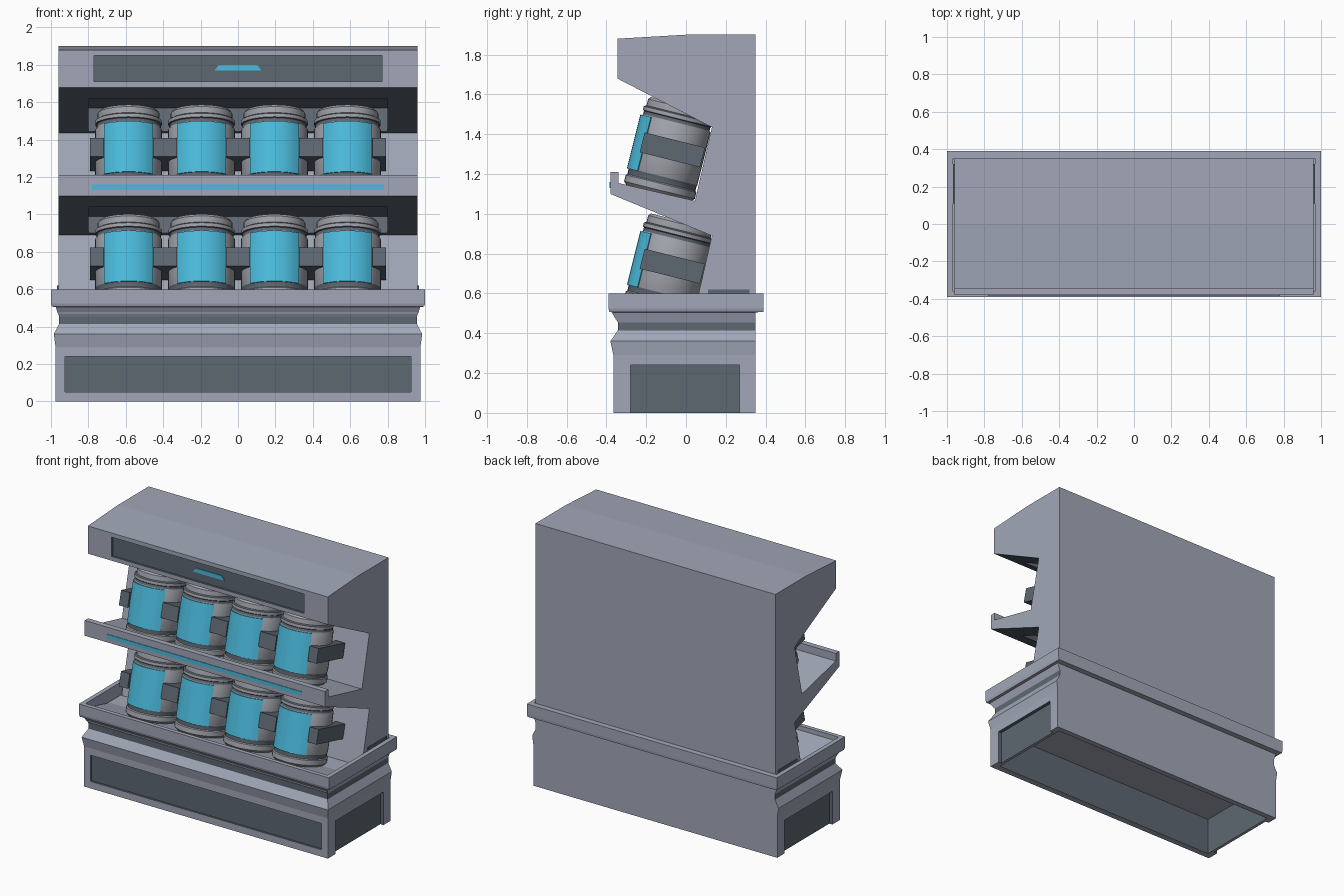
import bpy, bmesh, math
from mathutils import Matrix, Vector

if "Cube" in bpy.data.objects:
    bpy.data.objects.remove(bpy.data.objects["Cube"])

def mat(name, c):
    m = bpy.data.materials.new(name)
    m.diffuse_color = (*c, 1)
    m.use_nodes = True
    m.node_tree.nodes["Principled BSDF"].inputs["Base Color"].default_value = m.diffuse_color
    return m

GREY = mat("pale_grey_metal", (0.36, 0.39, 0.48))
DARK = mat("dark_slate", (0.11, 0.135, 0.165))
CYAN = mat("bright_cyan", (0.07, 0.50, 0.72))
STEEL = mat("can_steel", (0.35, 0.36, 0.40))

def make(name, bm, mats, smooth=False, matrix=None):
    bmesh.ops.recalc_face_normals(bm, faces=bm.faces)
    me = bpy.data.meshes.new(name)
    bm.to_mesh(me)
    bm.free()
    for m in mats:
        me.materials.append(m)
    ob = bpy.data.objects.new(name, me)
    bpy.context.collection.objects.link(ob)
    if matrix:
        ob.matrix_world = matrix
    if smooth:
        bpy.ops.object.select_all(action='DESELECT')
        ob.select_set(True)
        bpy.context.view_layer.objects.active = ob
        bpy.ops.object.shade_smooth_by_angle(angle=math.radians(35))
    return ob

def prism(points, hx, idx=0):
    """Extrude a (y, z) outline across x."""
    bm = bmesh.new()
    f = bm.faces.new([bm.verts.new((-hx, y, z)) for y, z in points])
    r = bmesh.ops.extrude_face_region(bm, geom=[f])
    vs = [g for g in r["geom"] if isinstance(g, bmesh.types.BMVert)]
    bmesh.ops.translate(bm, verts=vs, vec=(2 * hx, 0, 0))
    for f in bm.faces:
        f.material_index = idx
    return bm

def box(x0, x1, y0, y1, z0, z1, idx=0):
    bm = prism([(y0, z0), (y1, z0), (y1, z1), (y0, z1)], (x1 - x0) / 2, idx)
    bmesh.ops.translate(bm, verts=bm.verts, vec=((x0 + x1) / 2, 0, 0))
    return bm

def loft(rings, closed=False):
    """Skin rectangles given as (z, half x, front y, back y)."""
    bm = bmesh.new()
    loops = [[bm.verts.new(p) for p in ((-hx, a, z), (hx, a, z), (hx, b, z), (-hx, b, z))]
             for z, hx, a, b in rings]
    pairs = list(zip(loops, loops[1:]))
    if closed:
        pairs.append((loops[-1], loops[0]))
    else:
        bm.faces.new(loops[0])
        bm.faces.new(loops[-1])
    for p, q in pairs:
        for i in range(4):
            j = (i + 1) % 4
            bm.faces.new((p[i], p[j], q[j], q[i]))
    return bm

def cut(ob, cutters):
    """Carve recesses; cutter faces bring the dark material slot."""
    for i, bm in enumerate(cutters):
        c = make("recess_cutter", bm, [GREY, DARK])
        c.hide_render = True
        md = ob.modifiers.new("recess", 'BOOLEAN')
        md.operation, md.solver, md.object = 'DIFFERENCE', 'EXACT', c
        bpy.context.view_layer.objects.active = ob
        bpy.ops.object.modifier_apply(modifier=md.name)
        bpy.data.objects.remove(c)

# Cabinet body: side outline with canopy, shelf and sloping lower floor
bm = prism([(.35, .47), (.35, 1.9), (0, 1.9), (-.345, 1.88), (-.345, 1.68), (.13, 1.435),
            (.045, 1.065), (-.34, 1.155), (-.34, 1.21), (-.38, 1.21), (-.38, 1.10),
            (.13, .89), (.035, .475), (-.355, .57), (-.355, .47)], .96)
bm.normal_update()
bmesh.ops.recalc_face_normals(bm, faces=bm.faces)
for f in bm.faces:
    if f.normal.z < -.5 and f.calc_center_median().z > .6:
        f.material_index = 1      # dark undersides
body = make("cabinet_body", bm, [GREY, DARK])
cut(body, [
    prism([(-.23, 1.60), (-.21, 1.66), (.15, 1.57), (.10, 1.40)], .8, 1),
    prism([(-.24, 1.03), (-.21, 1.07), (.145, .99), (.09, .86)], .8, 1),
    box(-.77, .77, -.45, -.33, 1.71, 1.85, 1),
])

# Canopy light and shelf stripe
bm = prism([(-.336, 1.77), (-.329, 1.77), (-.329, 1.80), (-.336, 1.80)], .125)
for v in bm.verts:
    if v.co.z > 1.79:
        v.co.x *= .82
make("canopy_light", bm, [CYAN])
make("shelf_stripe", box(-.78, .78, -.384, -.378, 1.13, 1.16), [CYAN])
for s in (-1, 1):
    x0, x1 = sorted((s * .955, s * .967))
    make("body_side_plate", box(x0, x1, .11, .32, .5, .62), [DARK])

# Plinth: moulded outside, hollow underneath
bm = loft([(.27, .93, -.32, .31), (0, .93, -.32, .31), (0, .975, -.365, .35),
           (.29, .975, -.365, .35), (.36, .985, -.38, .35), (.415, .957, -.342, .35),
           (.455, .957, -.342, .35), (.507, .975, -.375, .35)])
bmesh.ops.recalc_face_normals(bm, faces=bm.faces)
for f in bm.faces:
    c, n = f.calc_center_median(), f.normal
    neck = .42 < c.z < .45 and n.y < .5
    inner = abs(n.z) < .1 and .1 < c.z < .14
    if neck or inner:
        f.material_index = 1
base = make("plinth", bm, [GREY, DARK])
cut(base, [box(-.925, .925, -.5, -.35, .05, .24, 1),
           box(.95, 1.1, -.28, .27, -.1, .24, 1),
           box(-1.1, -.95, -.28, .27, -.1, .24, 1)])

# Tray rim around the cabinet
make("tray_rim", loft([(.507, .995, -.385, .388), (.525, 1.0, -.39, .39), (.6, 1.0, -.39, .39),
                       (.6, .968, -.36, .35), (.505, .968, -.36, .35)], True), [GREY])

def lathe(profile, a0, a1, n, dark=()):
    """Spin (radius, height) points; a full turn closes on itself."""
    bm = bmesh.new()
    full = a1 - a0 > 6.28
    cols = []
    for i in range(n if full else n + 1):
        a = a0 + (a1 - a0) * i / n
        cols.append([bm.verts.new((r * math.sin(a), -r * math.cos(a), h)) for r, h in profile])
    m = len(profile)
    for i in range(n):
        p, q = cols[i], cols[(i + 1) % len(cols)]
        for k in range(m - 1 if full else m):
            f = bm.faces.new((p[k], q[k], q[(k + 1) % m], p[(k + 1) % m]))
            f.material_index = 1 if k in dark else 0
    if full:
        bm.faces.new([c[0] for c in cols])
        bm.faces.new([c[-1] for c in cols])
    else:
        bm.faces.new(cols[0])
        bm.faces.new(cols[-1])
    return bm

CAN = [(.168, 0), (.183, .015), (.183, .048), (.176, .054), (.176, .078), (.179, .084),
       (.179, .355), (.172, .365), (.172, .382), (.178, .386), (.178, .405),
       (.166, .412), (.166, .445), (.155, .458)]
LABEL = [(.174, .082), (.185, .082), (.185, .36), (.174, .36)]

# Two rows of tilted cans with labels and holding clips
for row, z in (("upper", 1.105), ("lower", .52)):
    tilt = Matrix.Translation((0, -.137, z)) @ Matrix.Rotation(math.radians(-14), 4, 'X')
    for i in range(4):
        m = tilt @ Matrix.Translation(((i - 1.5) * .39, 0, 0))
        make(f"{row}_can", lathe(CAN, 0, math.tau, 32, (3, 4, 7, 8, 10)), [STEEL, DARK], True, m)
        make(f"{row}_can_label", lathe(LABEL, -.785, .785, 10), [CYAN], True, m)
    for x0, x1 in ((-.79, -.72), (-.455, -.325), (-.065, .065), (.325, .455), (.72, .79)):
        make(f"{row}_can_clip", box(x0, x1, -.142, .17, .175, .278), [DARK], False, tilt)
